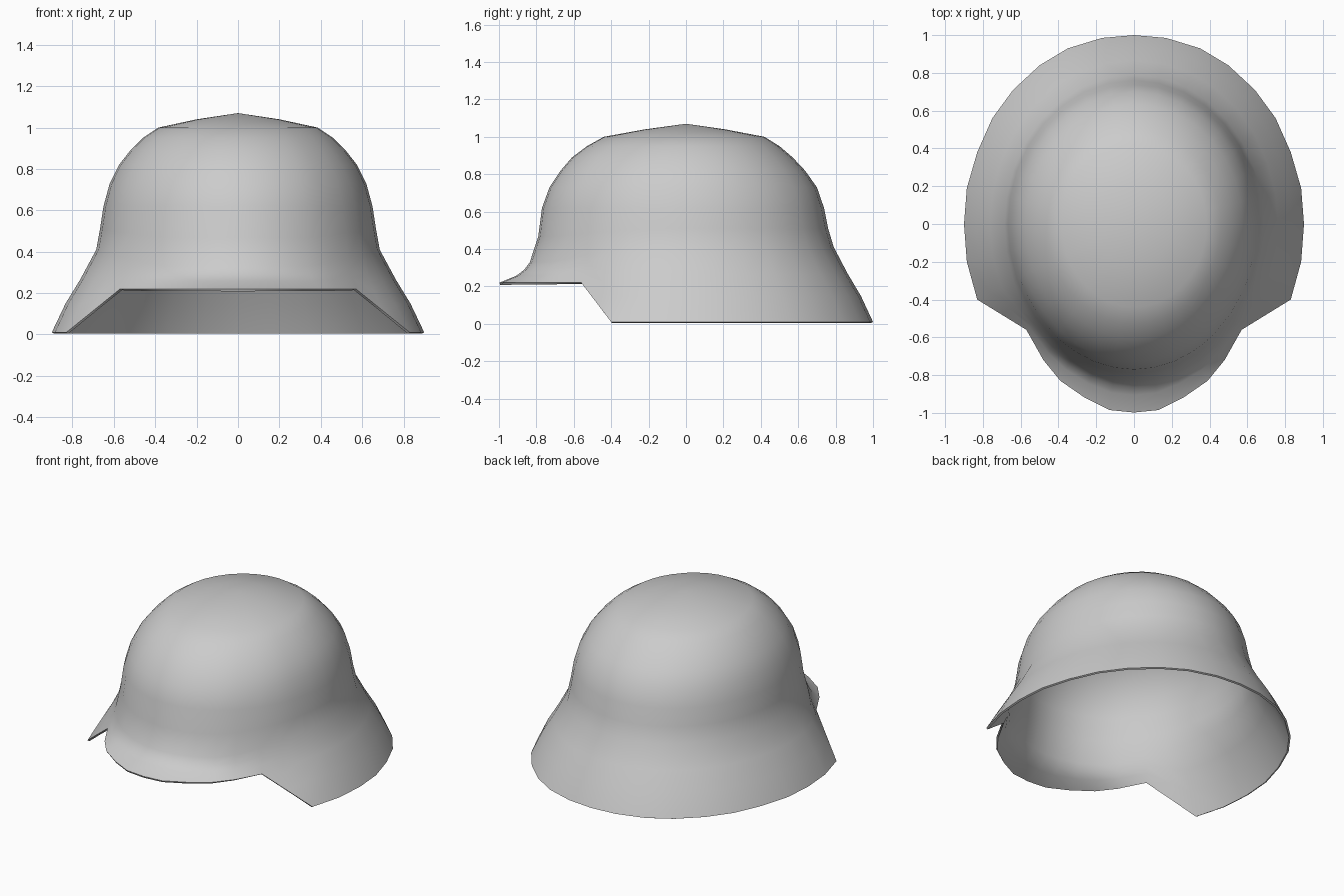
import bpy
import bmesh
import math

if "Cube" in bpy.data.objects:
    bpy.data.objects.remove(bpy.data.objects["Cube"], do_unlink=True)

# Material
grey = bpy.data.materials.new("plain grey")
grey.use_nodes = True
colour = (0.6, 0.6, 0.6, 1)
grey.diffuse_color = colour
grey.node_tree.nodes["Principled BSDF"].inputs["Base Color"].default_value = colour

# Lower edge of one half, from the back round to the front peak
NECK, PEAK = 0.01, 0.22
half_rim = [
    (0, 1, NECK), (.17, .985, NECK), (.35, .93, NECK), (.5, .84, NECK),
    (.64, .71, NECK), (.75, .56, NECK), (.83, .38, NECK), (.885, .19, NECK),
    (.9, 0, NECK), (.885, -.2, NECK), (.83, -.4, NECK), (.7, -.48, .115),
    (.57, -.56, PEAK), (.48, -.72, PEAK), (.39, -.83, PEAK),
    (.26, -.92, PEAK), (.13, -.985, PEAK), (0, -.998, PEAK),
]
rim = half_rim + [(-x, y, z) for x, y, z in half_rim[-2:0:-1]]

# Dome rings: height, half width, depth at the back, depth at the front
dome = [
    (1.04, .2, .21, .22), (1.0, .385, .42, .44), (.95, .46, .5, .53),
    (.89, .52, .57, .61), (.82, .575, .636, .67), (.73, .62, .70, .73),
    (.62, .65, .738, .77), (.51, .667, .76, .79), (.41, .685, .79, .835),
]
# Flare steps: outward share at the back, at the front, downward share
flare = [(.36, .18, .36), (.69, .43, .65), (1, 1, 1)]


def mix(a, b, t):
    return a + (b - a) * t


def column(point):
    """Points from crown to rim below one direction."""
    x, y, z = point
    front = min(1, max(0, (-y - .3) / .5))
    pts = []
    for h, wide, back, fore in dome:
        deep = back if y >= 0 else fore
        u, v = x / .685, y / (.79 if y >= 0 else .835)
        length = math.hypot(u, v)
        if h < .6:
            h -= .08 * front * (.62 - h) / .21
        pts.append((wide * u / length, deep * v / length, h))
    bx, by, bz = pts[-1]
    for out_back, out_front, down in flare:
        out = mix(out_back, out_front, front)
        pts.append((mix(bx, x, out), mix(by, y, out), mix(bz, z, down)))
    return pts


# Helmet shell
bm = bmesh.new()
apex = bm.verts.new((0, 0, 1.07))
cols = [[bm.verts.new(p) for p in column(r)] for r in rim]
for a, b in zip(cols, cols[1:] + cols[:1]):
    bm.faces.new((apex, b[0], a[0]))
    for i in range(len(a) - 1):
        bm.faces.new((a[i], b[i], b[i + 1], a[i + 1]))

mesh = bpy.data.meshes.new("helmet_shell")
bm.to_mesh(mesh)
bm.free()
mesh.materials.append(grey)
shell = bpy.data.objects.new("helmet_shell", mesh)
bpy.context.collection.objects.link(shell)

# Thin sheet thickness on the inside
bpy.ops.object.select_all(action='DESELECT')
bpy.context.view_layer.objects.active = shell
shell.select_set(True)
thick = shell.modifiers.new("thickness", 'SOLIDIFY')
thick.thickness = 0.012
thick.offset = -1
bpy.ops.object.modifier_apply(modifier=thick.name)
bpy.ops.object.shade_smooth_by_angle(angle=math.radians(50))
